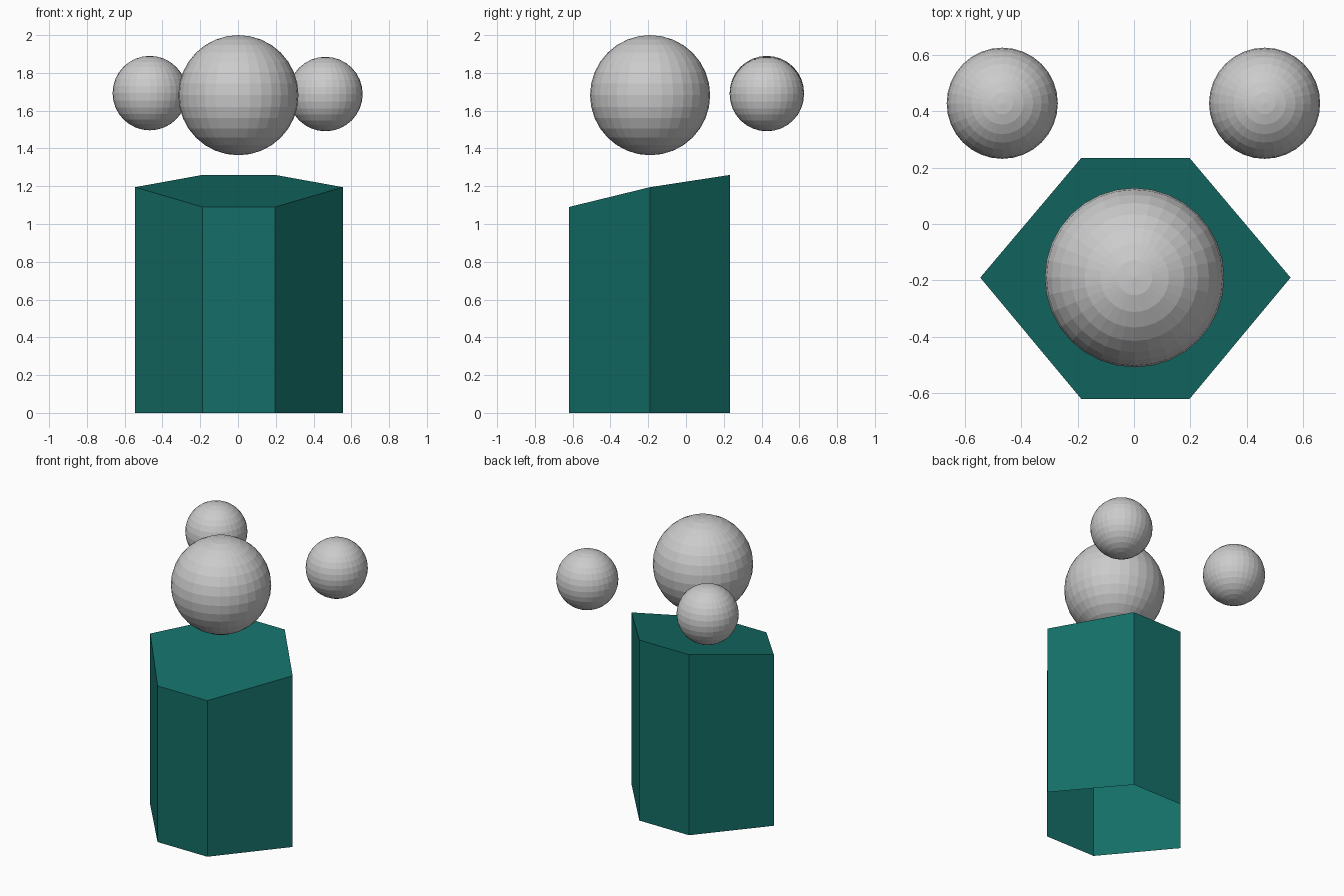
import bpy, bmesh

if "Cube" in bpy.data.objects:
    bpy.data.objects.remove(bpy.data.objects["Cube"])

# Teal paint for the body
teal = bpy.data.materials.new("teal")
teal.diffuse_color = (0.007, 0.155, 0.135, 1)
teal.use_nodes = True
teal.node_tree.nodes["Principled BSDF"].inputs["Base Color"].default_value = teal.diffuse_color

# Hexagon outline: x, y and height of the sloping top at each corner
CORNERS = [(-0.187, -0.62, 1.09), (0.197, -0.62, 1.09), (0.555, -0.19, 1.195),
           (0.197, 0.234, 1.26), (-0.187, 0.234, 1.26), (-0.545, -0.19, 1.195)]


def hex_body(name):
    bm = bmesh.new()
    low = [bm.verts.new((x, y, 0)) for x, y, z in CORNERS]
    top = [bm.verts.new(c) for c in CORNERS]
    for i in range(6):
        j = (i + 1) % 6
        bm.faces.new((low[i], low[j], top[j], top[i]))
    bm.faces.new(top)
    mesh = bpy.data.meshes.new(name)
    bm.to_mesh(mesh)
    bm.free()
    mesh.materials.append(teal)
    obj = bpy.data.objects.new(name, mesh)
    bpy.context.collection.objects.link(obj)


def ball(name, radius, location):
    bpy.ops.mesh.primitive_uv_sphere_add(segments=32, ring_count=16,
                                         radius=radius, location=location)
    bpy.context.object.name = name


# Body: open underneath, sloping lid
hex_body("body")

# Head and the two floating hands
ball("head", 0.318, (0.002, -0.19, 1.682))
ball("left_hand", 0.197, (-0.467, 0.428, 1.693))
ball("right_hand", 0.197, (0.463, 0.428, 1.688))
